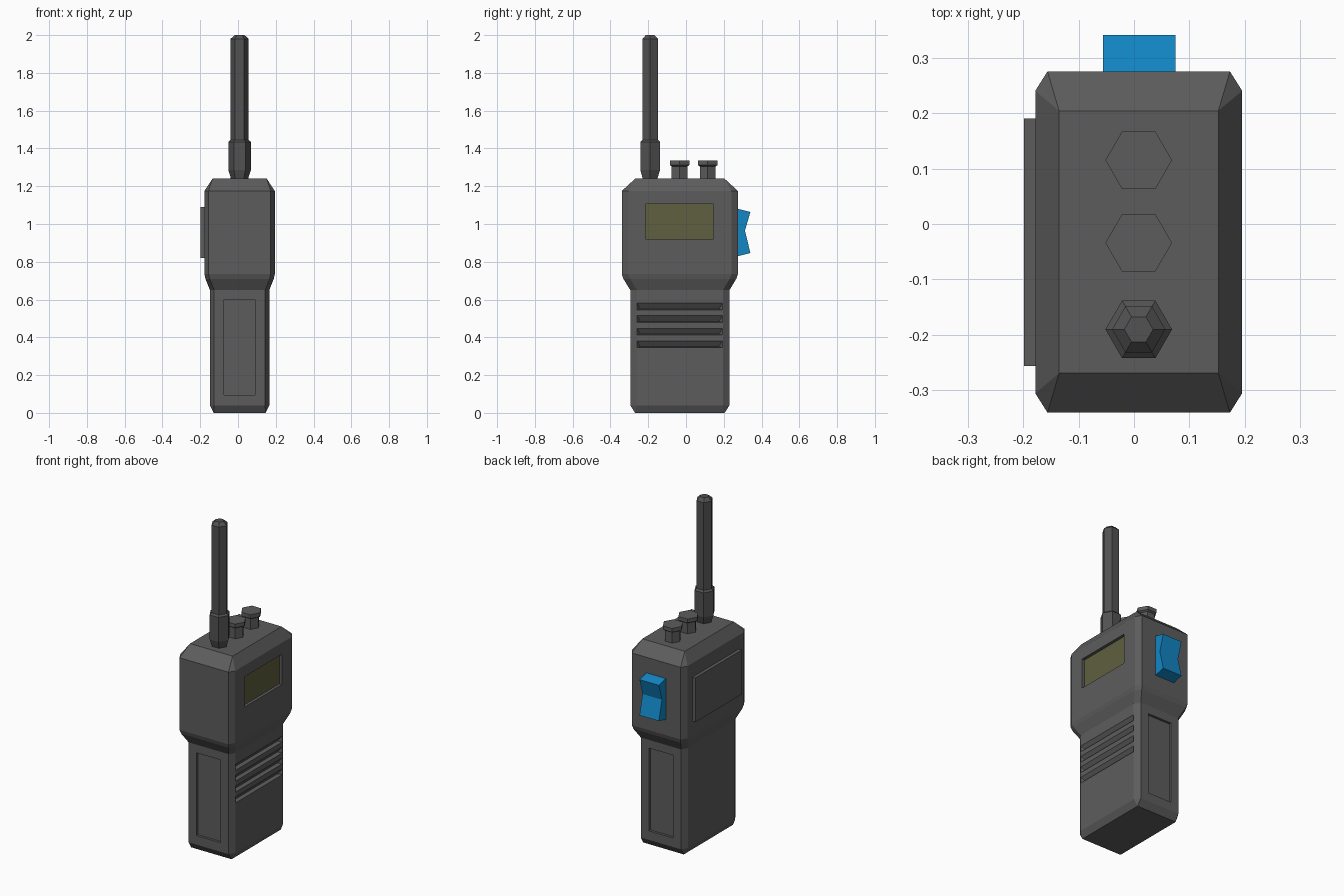
import bpy, bmesh, math
from mathutils import Matrix, Vector

if "Cube" in bpy.data.objects:
    bpy.data.objects.remove(bpy.data.objects["Cube"])


def material(name, rgb):
    m = bpy.data.materials.new(name)
    m.diffuse_color = (*rgb, 1)
    m.use_nodes = True
    m.node_tree.nodes["Principled BSDF"].inputs["Base Color"].default_value = m.diffuse_color
    return m


GREY = material("casing grey", (0.108, 0.108, 0.108))
DARK = material("aerial grey", (0.085, 0.085, 0.085))
OLIVE = material("display olive", (0.115, 0.115, 0.05))
BLUE = material("button blue", (0.006, 0.24, 0.56))

CX, CY = 0.0085, -0.0325  # centre line of the casing


def finish(bm, name, mat):
    bmesh.ops.remove_doubles(bm, verts=bm.verts, dist=1e-5)
    bmesh.ops.recalc_face_normals(bm, faces=bm.faces)
    mesh = bpy.data.meshes.new(name)
    bm.to_mesh(mesh)
    bm.free()
    mesh.materials.append(mat)
    ob = bpy.data.objects.new(name, mesh)
    bpy.context.collection.objects.link(ob)
    return ob


def loft(name, rings, mat):
    """Skin a stack of rings with equal point counts and cap both ends."""
    bm = bmesh.new()
    rows = [[bm.verts.new(p) for p in ring] for ring in rings]
    n = len(rows[0])
    for a, b in zip(rows, rows[1:]):
        for i in range(n):
            j = (i + 1) % n
            bm.faces.new((a[i], a[j], b[j], b[i]))
    bm.faces.new(rows[0][::-1])
    bm.faces.new(rows[-1])
    return finish(bm, name, mat)


def octagon(z, hx, hy, cx, cy):
    """Rectangle with cut corners."""
    pts = [(hx, hy - cy), (hx - cx, hy), (cx - hx, hy), (-hx, hy - cy),
           (-hx, cy - hy), (cx - hx, -hy), (hx - cx, -hy), (hx, cy - hy)]
    return [(CX + x, CY + y, z) for x, y in pts]


def hexagons(y, profile):
    """Six-sided rings from (radius, height) pairs."""
    return [[(CX + r * math.cos(k * math.pi / 3), y + r * math.sin(k * math.pi / 3), z)
             for k in range(6)] for r, z in profile]


def add_box(bm, lo, hi):
    lo, hi = Vector(lo), Vector(hi)
    bmesh.ops.create_cube(bm, size=1, matrix=Matrix.Translation((lo + hi) / 2)
                          @ Matrix.Diagonal((*(hi - lo), 1)))


def box(name, lo, hi, mat):
    bm = bmesh.new()
    add_box(bm, lo, hi)
    return finish(bm, name, mat)


# Casing: grip, shoulder and head in one skin
casing = loft("casing", [
    octagon(0.0, 0.137, 0.237, 0, 0),
    octagon(0.04, 0.157, 0.2625, 0.022, 0.035),
    octagon(0.65, 0.157, 0.2625, 0.022, 0.035),
    octagon(0.71, 0.181, 0.299, 0.022, 0.035),
    octagon(0.735, 0.1865, 0.3075, 0.022, 0.035),
    octagon(1.175, 0.1865, 0.3075, 0.022, 0.035),
    octagon(1.24, 0.1435, 0.2365, 0, 0)], GREY)

# Recesses: display window and the two grip panels
cut = bmesh.new()
add_box(cut, (0.175, -0.215, 0.92), (0.25, 0.145, 1.105))
add_box(cut, (-0.075, -0.35, 0.095), (0.09, -0.28, 0.60))
add_box(cut, (-0.075, 0.215, 0.095), (0.09, 0.29, 0.60))

# Four wedge-shaped finger grooves on the right side
for i in range(4):
    z = 0.345 + i * 0.0665
    x = CX + 0.157
    pts = [(x + 0.004, y, h) for y in (-0.262, 0.195) for h in (z - 0.001, z + 0.042)]
    pts += [(x - 0.022, y, z + 0.006) for y in (-0.242, 0.175)]
    bmesh.ops.convex_hull(cut, input=[cut.verts.new(p) for p in pts])
cutter = finish(cut, "recess_cutter", GREY)
cutter.hide_render = True

mod = casing.modifiers.new("recesses", "BOOLEAN")
mod.operation, mod.solver, mod.object = "DIFFERENCE", "EXACT", cutter
bpy.context.view_layer.objects.active = casing
bpy.ops.object.modifier_apply(modifier=mod.name)
bpy.data.objects.remove(cutter)

# Display floor and raised plate on the left side
box("display", (0.170, -0.215, 0.92), (0.177, 0.145, 1.105), OLIVE)
box("side_plate", (-0.198, -0.256, 0.82), (-0.17, 0.19, 1.09), GREY)

# Notched talk button on the back
profile = [(0.265, 1.081), (0.275, 1.08), (0.341, 1.064), (0.312, 0.965),
           (0.341, 0.846), (0.275, 0.83), (0.265, 0.829)]
loft("talk_button", [[(x, y, z) for y, z in profile] for x in (-0.056, 0.075)], BLUE)

# Knobs
for i, y in enumerate((-0.034, 0.115)):
    loft(f"knob_{i + 1}", hexagons(y, [(0.048, 1.23), (0.048, 1.305),
                                       (0.06, 1.312), (0.06, 1.335)]), GREY)

# Aerial with its collar
loft("aerial", hexagons(-0.19, [(0.045, 1.23), (0.045, 1.24), (0.06, 1.285), (0.06, 1.435),
                                (0.048, 1.445), (0.048, 1.98), (0.026, 2.0)]), DARK)
